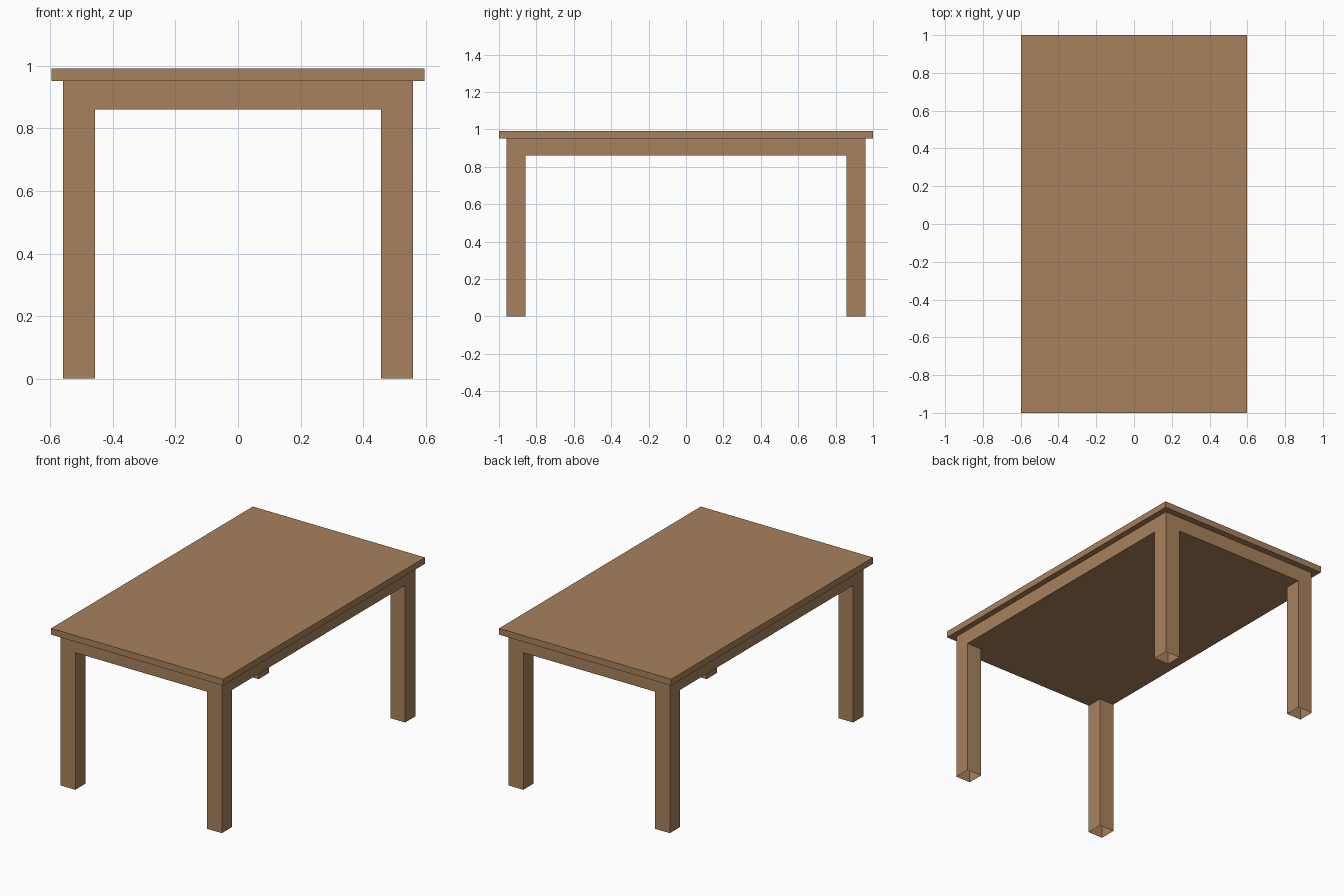
import bpy, bmesh

if "Cube" in bpy.data.objects:
    bpy.data.objects.remove(bpy.data.objects["Cube"])

wood = bpy.data.materials.new("warm_wood")
wood.diffuse_color = (0.392, 0.219, 0.107, 1)
wood.use_nodes = True
wood.node_tree.nodes["Principled BSDF"].inputs["Base Color"].default_value = wood.diffuse_color


def finish(name, bm):
    bmesh.ops.recalc_face_normals(bm, faces=bm.faces)
    mesh = bpy.data.meshes.new(name)
    bm.to_mesh(mesh)
    bm.free()
    mesh.materials.append(wood)
    obj = bpy.data.objects.new(name, mesh)
    bpy.context.collection.objects.link(obj)
    return obj


# Tabletop: thin overhanging slab
TOP_X, TOP_Y, TOP_LOW, TOP_HIGH = 0.597, 1.0, 0.951, 0.991
bm = bmesh.new()
bmesh.ops.create_cube(bm, size=1)
for v in bm.verts:
    v.co.x *= 2 * TOP_X
    v.co.y *= 2 * TOP_Y
    v.co.z = TOP_HIGH if v.co.z > 0 else TOP_LOW
finish("tabletop", bm)

# Apron and legs: a 3 x 3 grid underside, rim raised to the top,
# corner cells drawn down into hollow legs with open feet
xs = (-0.56, -0.457, 0.457, 0.56)
ys = (-0.96, -0.857, 0.857, 0.96)
APRON_LOW = 0.86
bm = bmesh.new()
grid = [[bm.verts.new((x, y, APRON_LOW)) for y in ys] for x in xs]
corners = []
for i in range(3):
    for j in range(3):
        loop = (grid[i][j], grid[i + 1][j], grid[i + 1][j + 1], grid[i][j + 1])
        if i != 1 and j != 1:
            corners.append(loop)
        else:
            bm.faces.new(loop)

# Apron sides
rim = [grid[i][0] for i in range(3)] + [grid[3][j] for j in range(3)]
rim += [grid[i][3] for i in (3, 2, 1)] + [grid[0][j] for j in (3, 2, 1)]
upper = [bm.verts.new((v.co.x, v.co.y, TOP_LOW)) for v in rim]
for k in range(len(rim)):
    n = (k + 1) % len(rim)
    bm.faces.new((rim[k], rim[n], upper[n], upper[k]))

# Leg walls
for loop in corners:
    foot = [bm.verts.new((v.co.x, v.co.y, 0)) for v in loop]
    for k in range(4):
        n = (k + 1) % 4
        bm.faces.new((foot[k], foot[n], loop[n], loop[k]))
finish("apron_and_legs", bm)
